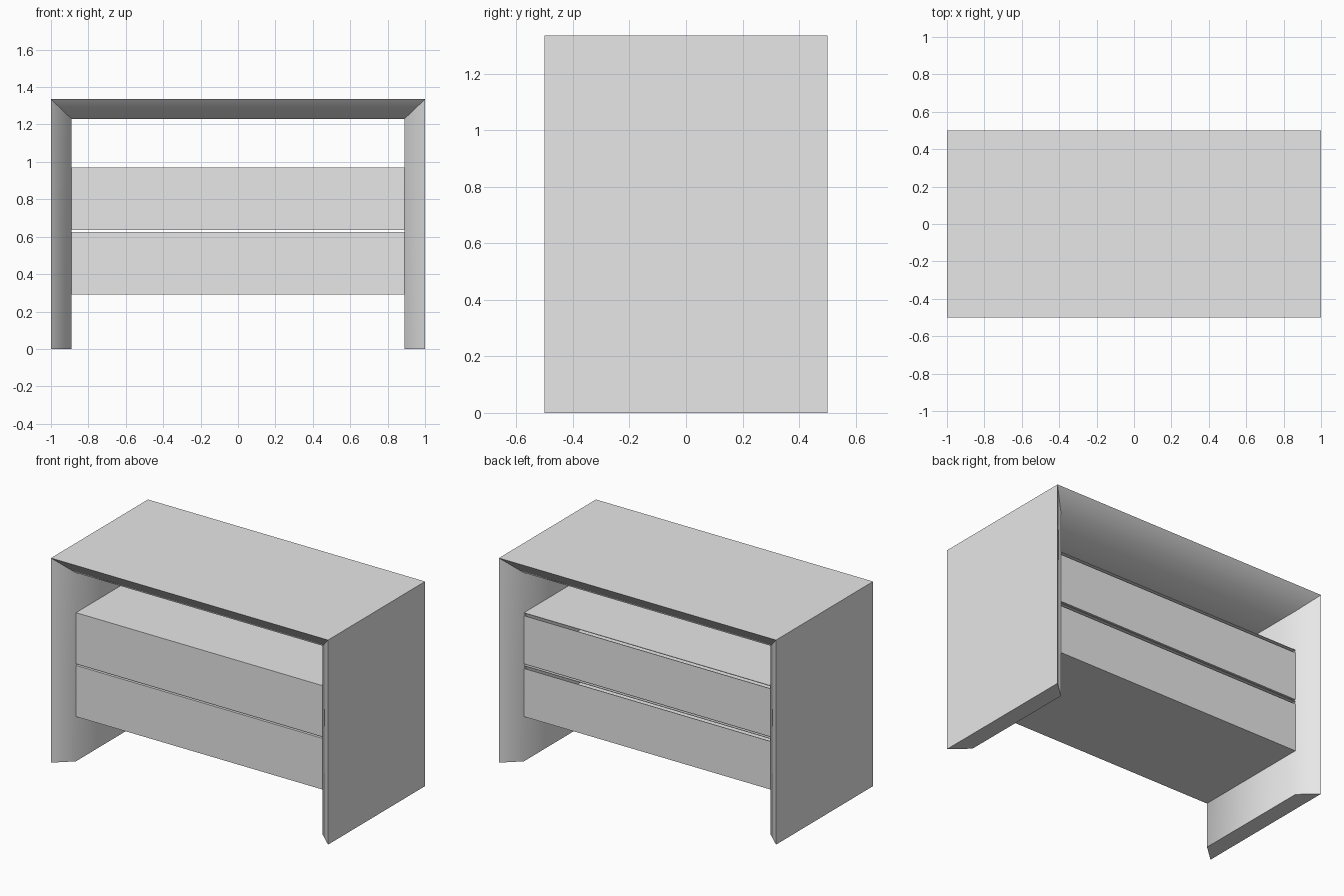
import bpy, bmesh
from math import radians

if "Cube" in bpy.data.objects:
    bpy.data.objects.remove(bpy.data.objects["Cube"], do_unlink=True)

GREY = (0.8, 0.8, 0.8, 1)
grey = bpy.data.materials.new("light_grey")
grey.use_nodes = True
grey.diffuse_color = GREY
grey.node_tree.nodes["Principled BSDF"].inputs["Base Color"].default_value = GREY

HEIGHT, CEILING = 1.335, 1.23
INNER_X, INNER_Y = 0.89, 0.4
SHEET = 0.004


def finish(bm, name):
    bmesh.ops.recalc_face_normals(bm, faces=bm.faces)
    mesh = bpy.data.meshes.new(name)
    bm.to_mesh(mesh)
    bm.free()
    mesh.materials.append(grey)
    obj = bpy.data.objects.new(name, mesh)
    bpy.context.collection.objects.link(obj)
    return obj


def arch(bm, x, y, top):
    """Upside-down U of four points at depth y."""
    return [bm.verts.new((px, y, pz)) for px, pz in ((-x, 0), (-x, top), (x, top), (x, 0))]


def box(bm, x0, x1, y0, y1, z0, z1):
    verts = bmesh.ops.create_cube(bm, size=1)["verts"]
    for v in verts:
        v.co = ((x0, x1)[v.co.x > 0], (y0, y1)[v.co.y > 0], (z0, z1)[v.co.z > 0])


# Case: two sides and a top, with edges sloping in at front and back
bm = bmesh.new()
rings = [arch(bm, 1, -0.5, HEIGHT), arch(bm, 1, 0.5, HEIGHT),
         arch(bm, INNER_X, INNER_Y, CEILING), arch(bm, INNER_X, -INNER_Y, CEILING)]
for a, b in zip(rings, rings[1:] + rings[:1]):
    for i in range(3):
        bm.faces.new((a[i], a[i + 1], b[i + 1], b[i]))
for end in (0, 3):
    bm.faces.new([ring[end] for ring in rings])
case = finish(bm, "case")
bpy.context.view_layer.objects.active = case
case.select_set(True)
bpy.ops.object.shade_smooth_by_angle(angle=radians(50))
case.select_set(False)


# Drawers: hollow sheet boxes with a narrow slot at the top of the back
def drawer(name, z0, z1):
    bm = bmesh.new()
    x, y = INNER_X - 0.001, INNER_Y
    box(bm, -x, x, -y, y, z0, z0 + SHEET)
    box(bm, -x, x, -y, y, z1 - SHEET, z1)
    box(bm, -x, x, -y, -y + SHEET, z0 + SHEET, z1 - SHEET)
    box(bm, -x, x, y - SHEET, y, z0 + SHEET, z1 - 0.02)
    for s in (-1, 1):
        edges = sorted((s * x, s * (x - SHEET)))
        box(bm, *edges, -y + SHEET, y - SHEET, z0 + SHEET, z1 - SHEET)
    finish(bm, name)


drawer("lower_drawer", 0.292, 0.626)
drawer("upper_drawer", 0.636, 0.97)
